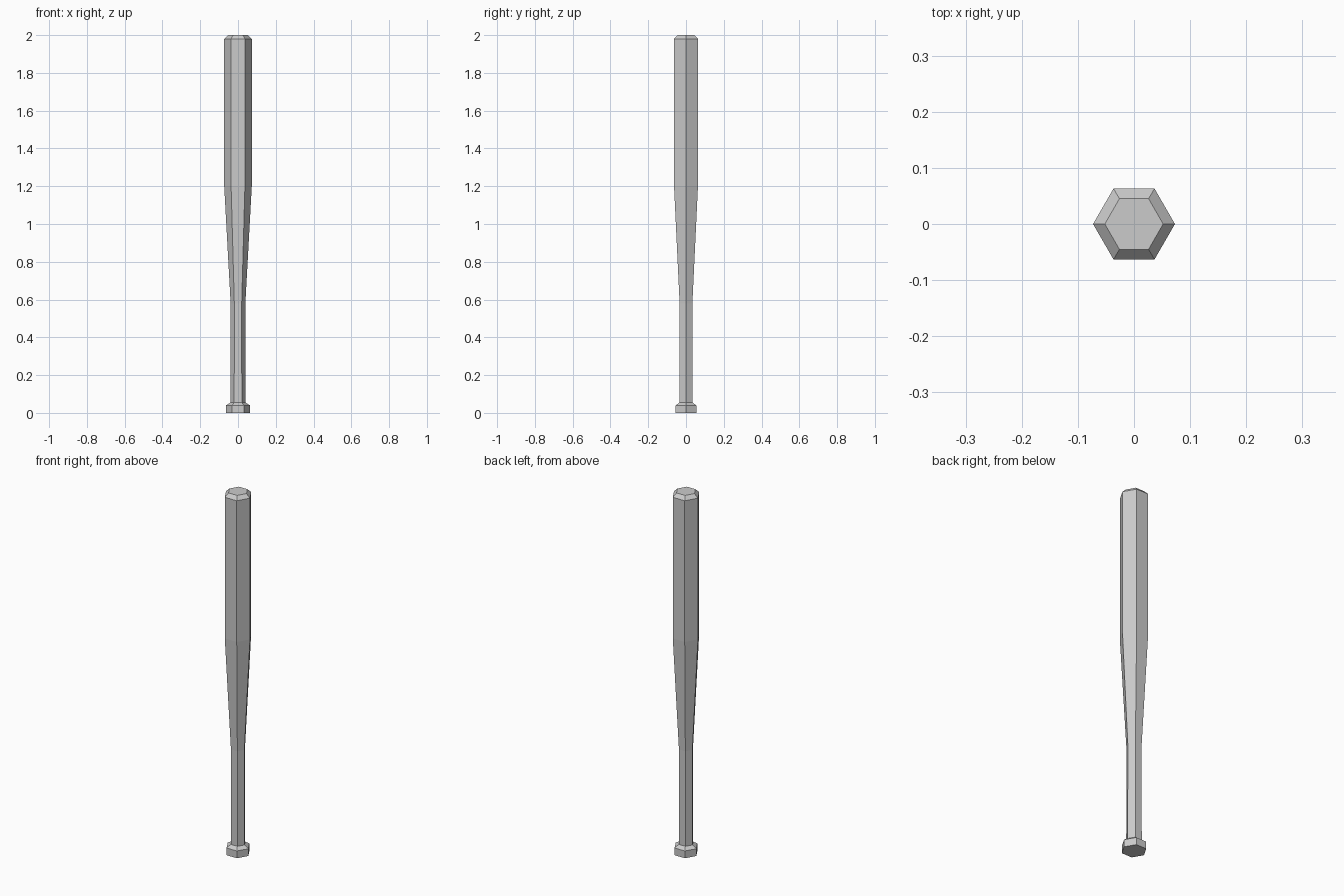
import bpy, bmesh
from math import cos, sin, tau

if "Cube" in bpy.data.objects:
    bpy.data.objects.remove(bpy.data.objects["Cube"])

SIDES = 6
# (corner radius, height) from knob to barrel tip
PROFILE = [
    (0.063, 0.0), (0.063, 0.04), (0.04, 0.055),   # knob
    (0.039, 0.58),                                # handle
    (0.073, 1.2), (0.073, 1.98),                  # taper and barrel
    (0.052, 2.0),                                 # chamfered tip
]


def lathe(name, profile, sides):
    bm = bmesh.new()
    rings = [[bm.verts.new((r * cos(tau * i / sides), r * sin(tau * i / sides), z))
              for i in range(sides)] for r, z in profile]
    for low, high in zip(rings, rings[1:]):
        for i in range(sides):
            j = (i + 1) % sides
            bm.faces.new((low[i], low[j], high[j], high[i]))
    # end caps
    bm.faces.new(rings[0][::-1])
    bm.faces.new(rings[-1])
    mesh = bpy.data.meshes.new(name)
    bm.to_mesh(mesh)
    bm.free()
    obj = bpy.data.objects.new(name, mesh)
    bpy.context.collection.objects.link(obj)
    return obj


lathe("bat", PROFILE, SIDES)
